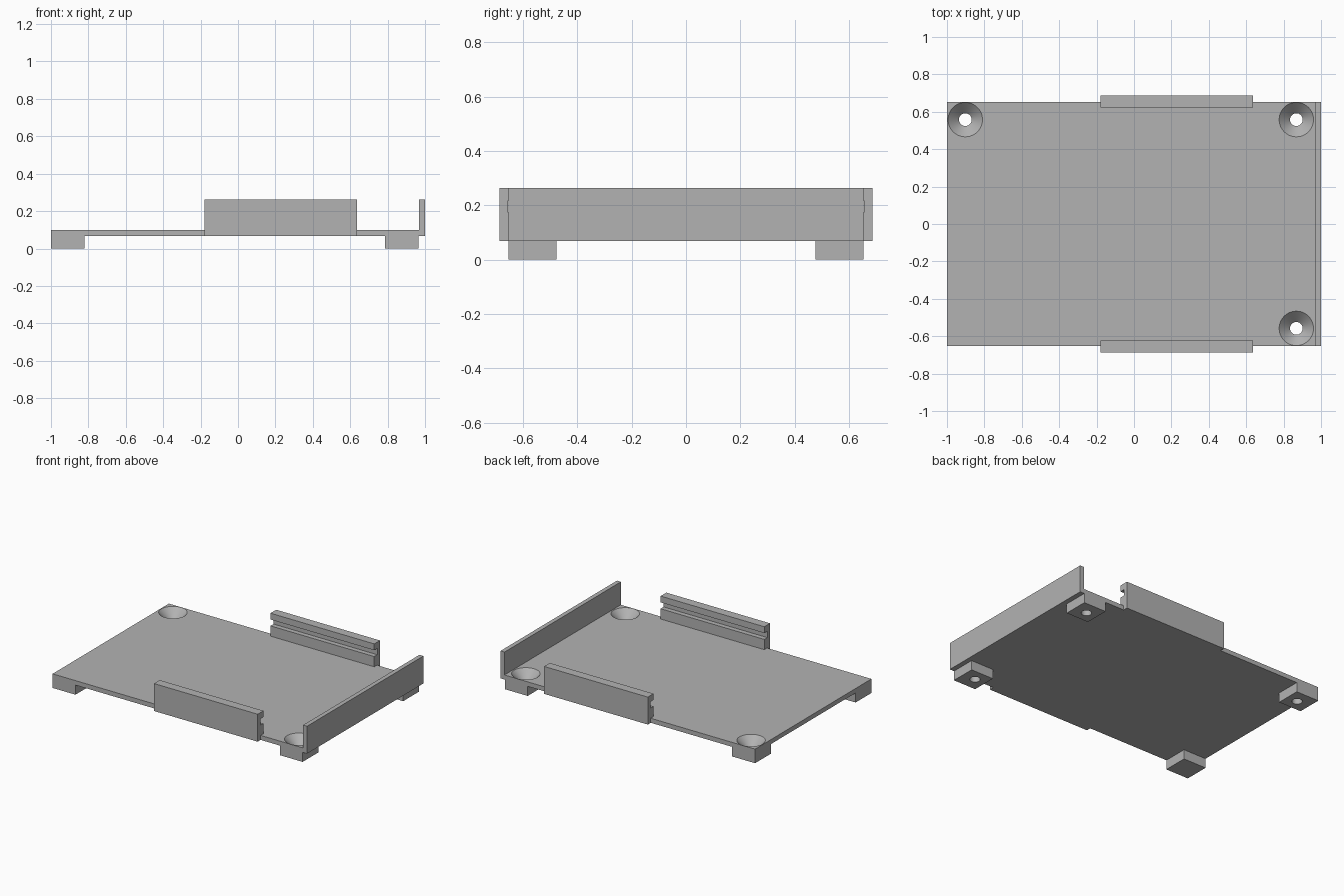
import bpy, bmesh, math

old = bpy.data.objects.get("Cube")
if old:
    bpy.data.objects.remove(old, do_unlink=True)

GREY = (0.45, 0.45, 0.45, 1)
mat = bpy.data.materials.new("plain grey")
mat.use_nodes = True
mat.diffuse_color = GREY
mat.node_tree.nodes["Principled BSDF"].inputs["Base Color"].default_value = GREY

HALF_Y = 0.653     # half width of the plate
BASE, TOP, RIM = 0.068, 0.10, 0.263


def finish(name, bm):
    bmesh.ops.recalc_face_normals(bm, faces=bm.faces)
    mesh = bpy.data.meshes.new(name)
    bm.to_mesh(mesh)
    bm.free()
    mesh.materials.append(mat)
    ob = bpy.data.objects.new(name, mesh)
    bpy.context.collection.objects.link(ob)
    return ob


def box(name, x, y, z):
    bm = bmesh.new()
    bmesh.ops.create_cube(bm, size=1)
    for v in bm.verts:
        v.co = [(lo + hi) / 2 + c * (hi - lo) for c, (lo, hi) in zip(v.co, (x, y, z))]
    return finish(name, bm)


def extrude_x(name, profile, x0, x1):
    bm = bmesh.new()
    face = bm.faces.new([bm.verts.new((x0, y, z)) for y, z in profile])
    moved = bmesh.ops.extrude_face_region(bm, geom=[face])["geom"]
    verts = [g for g in moved if isinstance(g, bmesh.types.BMVert)]
    bmesh.ops.translate(bm, verts=verts, vec=(x1 - x0, 0, 0))
    return finish(name, bm)


def screw_cutter(x, y, sides=48):
    # Countersunk screw shape: narrow shaft opening into a cone
    bm = bmesh.new()
    rings = []
    for r, z in ((0.034, -0.05), (0.034, 0.042), (0.092, TOP), (0.092, 0.15)):
        rings.append([bm.verts.new((x + r * math.cos(a), y + r * math.sin(a), z))
                      for a in (2 * math.pi * i / sides for i in range(sides))])
    for low, high in zip(rings, rings[1:]):
        for i in range(sides):
            j = (i + 1) % sides
            bm.faces.new((low[i], low[j], high[j], high[i]))
    bm.faces.new(rings[0])
    bm.faces.new(rings[-1])
    ob = finish("screw_cutter", bm)
    ob.hide_render = True
    return ob


def cut(ob, cutters):
    for c in cutters:
        mod = ob.modifiers.new("hole", 'BOOLEAN')
        mod.operation, mod.solver, mod.object = 'DIFFERENCE', 'EXACT', c
    graph = bpy.context.evaluated_depsgraph_get()
    mesh = bpy.data.meshes.new_from_object(ob.evaluated_get(graph))
    ob.modifiers.clear()
    ob.data = mesh
    bpy.ops.object.select_all(action='DESELECT')
    ob.select_set(True)
    bpy.context.view_layer.objects.active = ob
    bpy.ops.object.shade_smooth_by_angle(angle=math.radians(25))


# Base plate and the upright end wall
plate = box("base_plate", (-1, 0.969), (-HALF_Y, HALF_Y), (BASE, TOP))
box("end_wall", (0.969, 1), (-HALF_Y, HALF_Y), (BASE, RIM))

# Corner feet; the front right one has no screw hole
cutters = []
for side, sx in (("right", (-1, -0.82)), ("left", (0.787, 0.965))):
    for end, s in (("front", -1), ("back", 1)):
        ys = sorted((s * 0.476, s * HALF_Y))
        foot = box(f"{end}_{side}_foot", sx, ys, (0, BASE))
        if (end, side) != ("front", "right"):
            hole_x = -0.902 if side == "right" else 0.868
            cutter = screw_cutter(hole_x, s * 0.558)
            cutters.append(cutter)
            cut(foot, [cutter])
cut(plate, cutters)
for c in cutters:
    bpy.data.objects.remove(c, do_unlink=True)

# Side rails with a groove along the inner face
IN, WEB, OUT = 0.622, 0.656, 0.686
rail = [(OUT, BASE), (OUT, RIM), (IN, RIM), (IN, 0.218), (WEB, 0.218),
        (WEB, 0.173), (IN, 0.173), (IN, TOP), (HALF_Y, TOP), (HALF_Y, BASE)]
for end, s in (("front", -1), ("back", 1)):
    extrude_x(f"{end}_rail", [(s * y, z) for y, z in rail], -0.18, 0.635)
